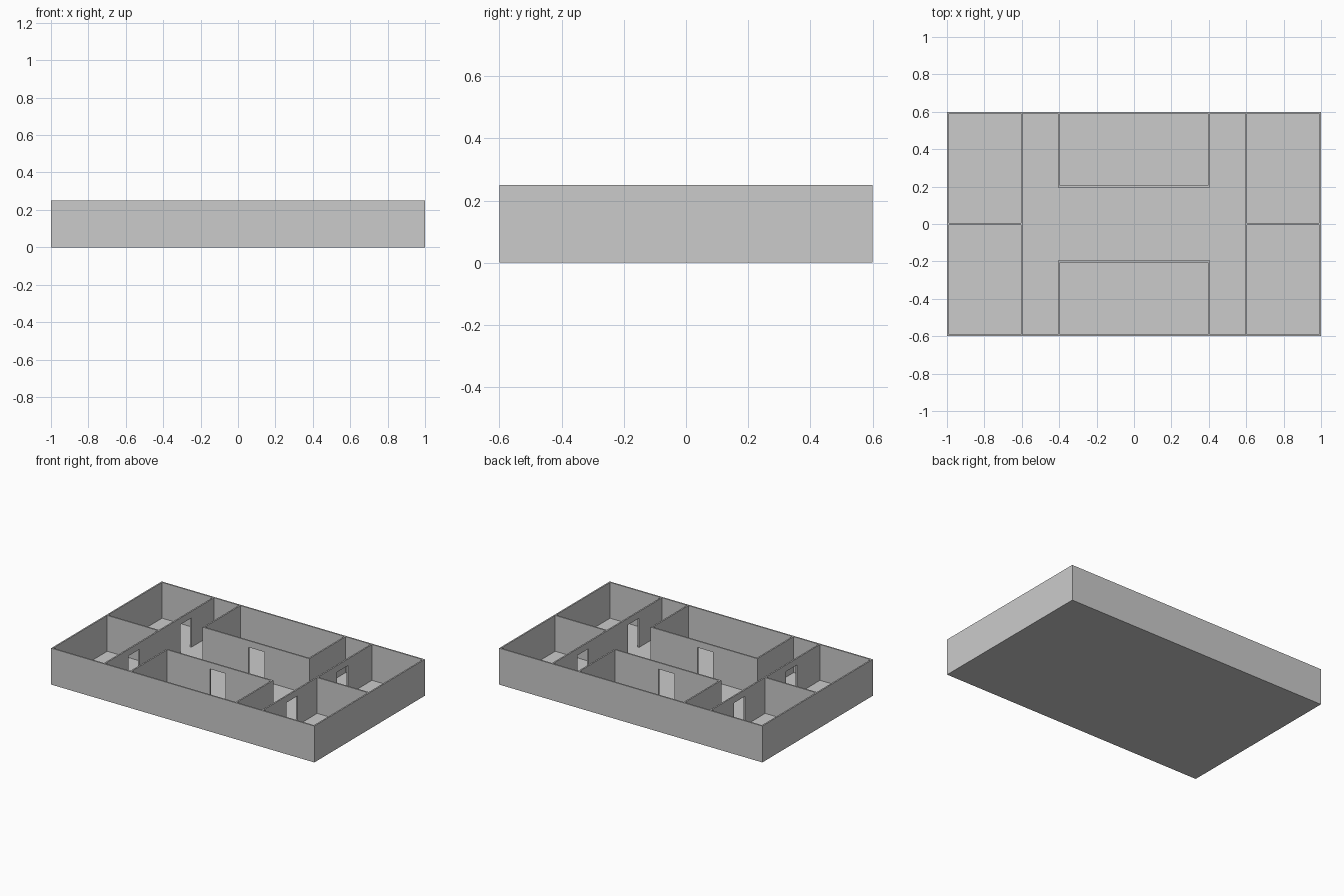
import bpy
import bmesh
from mathutils import Vector

HEIGHT = 0.25        # wall height
THICK = 0.01         # wall thickness
DOOR_W, DOOR_H = 0.12, 0.205
HALF_X, HALF_Y = 1.0, 0.6

cube = bpy.data.objects.get("Cube")
if cube:
    bpy.data.objects.remove(cube, do_unlink=True)

grey = bpy.data.materials.new("plain_grey")
grey.use_nodes = True
colour = (0.6, 0.6, 0.6, 1)
grey.diffuse_color = colour
grey.node_tree.nodes["Principled BSDF"].inputs["Base Color"].default_value = colour


def finish(name, bm):
    bmesh.ops.recalc_face_normals(bm, faces=bm.faces)
    mesh = bpy.data.meshes.new(name)
    bm.to_mesh(mesh)
    bm.free()
    mesh.materials.append(grey)
    obj = bpy.data.objects.new(name, mesh)
    bpy.context.collection.objects.link(obj)
    return obj


def wall(name, axis, at, start, end, doors=()):
    """Upright wall along an axis; its outline is notched at each door centre, then extruded."""
    outline = [(start, 0)]
    for c in sorted(doors):
        a, b = c - DOOR_W / 2, c + DOOR_W / 2
        outline += [(a, 0), (a, DOOR_H), (b, DOOR_H), (b, 0)]
    outline += [(end, 0), (end, HEIGHT), (start, HEIGHT)]
    low = at - THICK / 2
    bm = bmesh.new()
    if axis == "x":
        points, push = [(u, low, z) for u, z in outline], Vector((0, THICK, 0))
    else:
        points, push = [(low, u, z) for u, z in outline], Vector((THICK, 0, 0))
    face = bm.faces.new([bm.verts.new(p) for p in points])
    extruded = bmesh.ops.extrude_face_region(bm, geom=[face])["geom"]
    bmesh.ops.translate(bm, vec=push, verts=[g for g in extruded if isinstance(g, bmesh.types.BMVert)])
    return finish(name, bm)


# Floor slab
bm = bmesh.new()
bmesh.ops.create_cube(bm, size=1)
bmesh.ops.scale(bm, vec=(2 * HALF_X, 2 * HALF_Y, 0.004), verts=bm.verts)
bmesh.ops.translate(bm, vec=(0, 0, 0.002), verts=bm.verts)
finish("floor", bm)

# Outer walls, flush with the floor edge
inset = THICK / 2
for side, s in (("front", -1), ("back", 1)):
    wall(side + "_outer_wall", "x", s * (HALF_Y - inset), -HALF_X, HALF_X)
for side, s in (("right", -1), ("left", 1)):
    wall(side + "_outer_wall", "y", s * (HALF_X - inset), -HALF_Y + THICK, HALF_Y - THICK)

# Corridor walls with two doors each, and the dividers between the end rooms
reach = HALF_Y - THICK
for side, s, doors in (("right", -1, (-0.28, 0.285)), ("left", 1, (-0.28, 0.27))):
    wall(side + "_corridor_wall", "y", s * 0.6, -reach, reach, doors)
    ends = sorted((s * (0.6 + inset), s * (HALF_X - THICK)))
    wall(side + "_room_divider", "x", 0, *ends)

# Middle rooms: a long wall with a door, and two side walls
for side, s, door in (("front", -1, -0.01), ("back", 1, 0.005)):
    wall(side + "_room_long_wall", "x", s * 0.2, -0.4 - inset, 0.4 + inset, [door])
    ends = sorted((s * (0.2 + inset), s * reach))
    for hand, t in (("right", -1), ("left", 1)):
        wall(f"{side}_room_{hand}_wall", "y", t * 0.4, *ends)
